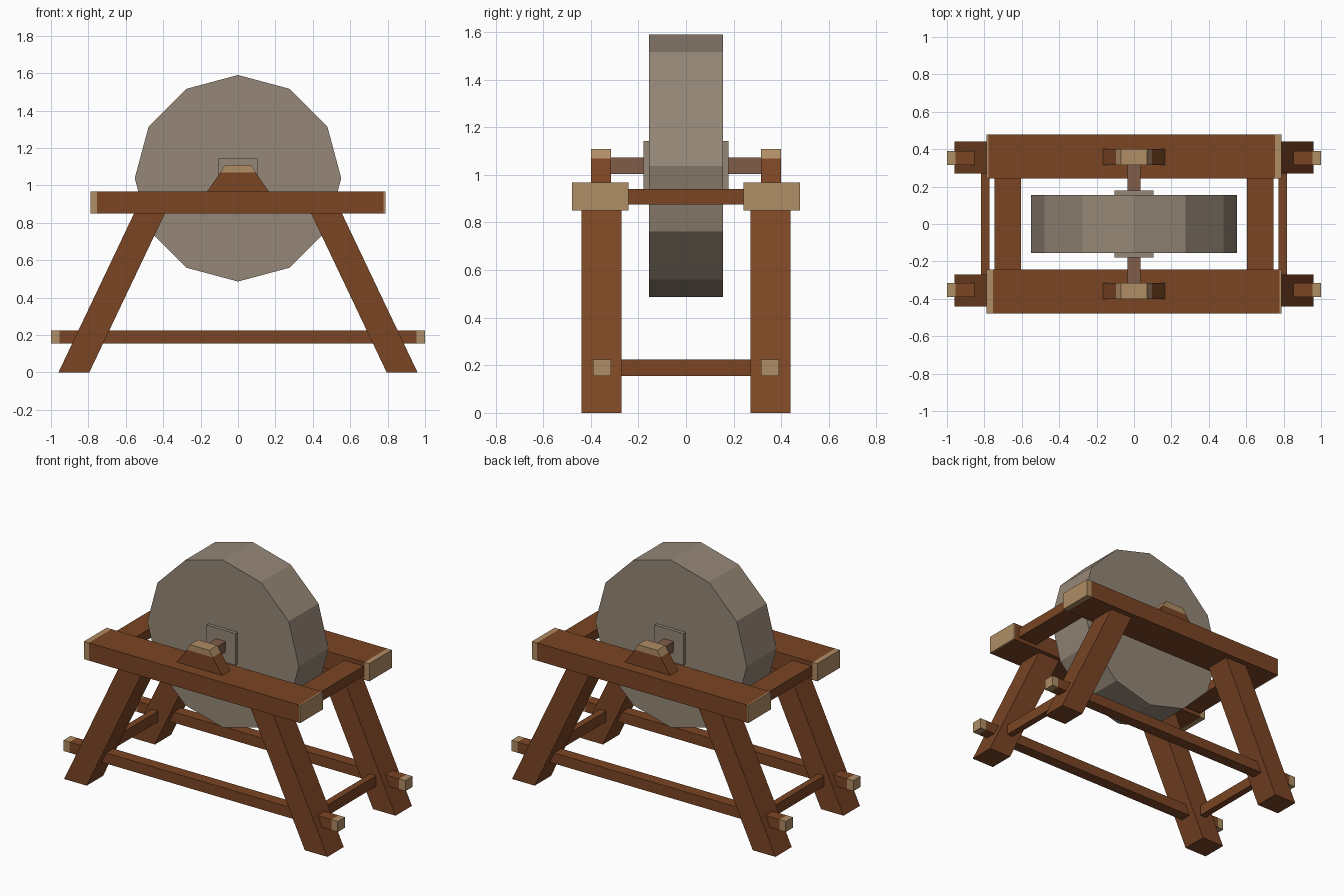
import bpy, bmesh, math
from mathutils import Vector, Matrix

if "Cube" in bpy.data.objects:
    bpy.data.objects.remove(bpy.data.objects["Cube"])


def material(name, rgb):
    m = bpy.data.materials.new(name)
    lin = [((c / 255 + 0.055) / 1.055) ** 2.4 for c in rgb]
    m.diffuse_color = (*lin, 1)
    m.use_nodes = True
    m.node_tree.nodes["Principled BSDF"].inputs["Base Color"].default_value = m.diffuse_color
    return m


WOOD = material("brown wood", (122, 69, 36))
CUT = material("pale cut wood", (175, 142, 101))
AXLE = material("grey brown axle", (128, 92, 72))
STONE = material("grey stone", (149, 135, 119))


def prism(name, profile, y0, y1, mats, rule=None, cuts=(), turn=False):
    """Extrude an x-z profile along y; cuts are (point, normal) planes that
    split faces, rule(face centre) tells which faces take the second colour."""
    bm = bmesh.new()
    face = bm.faces.new([bm.verts.new((x, y0, z)) for x, z in profile])
    ext = bmesh.ops.extrude_face_region(bm, geom=[face], use_keep_orig=True)
    moved = [v for v in ext["geom"] if isinstance(v, bmesh.types.BMVert)]
    bmesh.ops.translate(bm, verts=moved, vec=(0, y1 - y0, 0))
    for co, no in cuts:
        bmesh.ops.bisect_plane(bm, geom=bm.verts[:] + bm.edges[:] + bm.faces[:],
                               plane_co=co, plane_no=no)
    bmesh.ops.recalc_face_normals(bm, faces=bm.faces[:])
    if rule:
        for f in bm.faces:
            f.material_index = int(rule(f.calc_center_median()))
    if turn:  # half turn about the vertical axis for the back side
        bm.transform(Matrix.Rotation(math.pi, 4, 'Z'))
    me = bpy.data.meshes.new(name)
    bm.to_mesh(me)
    bm.free()
    for m in mats:
        me.materials.append(m)
    ob = bpy.data.objects.new(name, me)
    bpy.context.collection.objects.link(ob)
    return ob


def rect(x0, x1, z0, z1):
    return [(x0, z0), (x1, z0), (x1, z1), (x0, z1)]


def capped_beam(name, half, z0, z1, y0, y1, left, right, turn):
    a, b = -half + left, half - right
    return prism(name, rect(-half, half, z0, z1), y0, y1, [WOOD, CUT],
                 lambda c: c.x < a or c.x > b,
                 [((a, 0, 0), (1, 0, 0)), ((b, 0, 0), (1, 0, 0))], turn)


# Grinding wheel, hub plates and axle
R, ZC = 0.552, 1.038
ring = [(R * math.sin(i * math.pi / 6), ZC + R * math.cos(i * math.pi / 6))
        for i in range(12)]
prism("grinding_wheel", ring, -0.155, 0.155, [STONE])
for side, y in (("front", -0.178), ("back", 0.15)):
    prism(side + "_hub_plate", rect(-0.105, 0.105, ZC - 0.105, ZC + 0.105),
          y, y + 0.028, [STONE])
prism("axle", rect(-0.035, 0.035, 1.003, 1.072), -0.33, 0.33, [AXLE])

# Each side frame; the back one is the front one turned half round
for side, turn in (("front", False), ("back", True)):
    capped_beam(side + "_top_rail", 0.788, 0.85, 0.967, -0.478, -0.242,
                0.035, 0.01, turn)
    capped_beam(side + "_stretcher", 1.0, 0.155, 0.225, -0.39, -0.315,
                0.045, 0.045, turn)
    # Bearing block with a pale worn top
    prism(side + "_bearing_block",
          [(-0.17, 0.96), (0.17, 0.96), (0.095, 1.068), (0.07, 1.108),
           (-0.07, 1.108), (-0.095, 1.068)],
          -0.40, -0.315, [WOOD, CUT], lambda c: c.z > 1.075,
          [((0, 0, 1.068), (0, 0, 1))], turn)
    # Splayed legs
    for s, label in ((-1, "left"), (1, "right")):
        prism(f"{side}_{label}_leg",
              [(s * 0.795, 0), (s * 0.96, 0), (s * 0.532, 0.9), (s * 0.367, 0.9)],
              -0.44, -0.27, [WOOD], turn=turn)

# Cross bars joining the two sides
for s, label in ((-1, "left"), (1, "right")):
    prism(label + "_upper_cross_bar",
          rect(s * 0.675 - 0.072, s * 0.675 + 0.072, 0.875, 0.94),
          -0.26, 0.26, [WOOD])
    prism(label + "_lower_cross_bar",
          rect(s * 0.795 - 0.022, s * 0.795 + 0.022, 0.155, 0.225),
          -0.29, 0.29, [WOOD])
